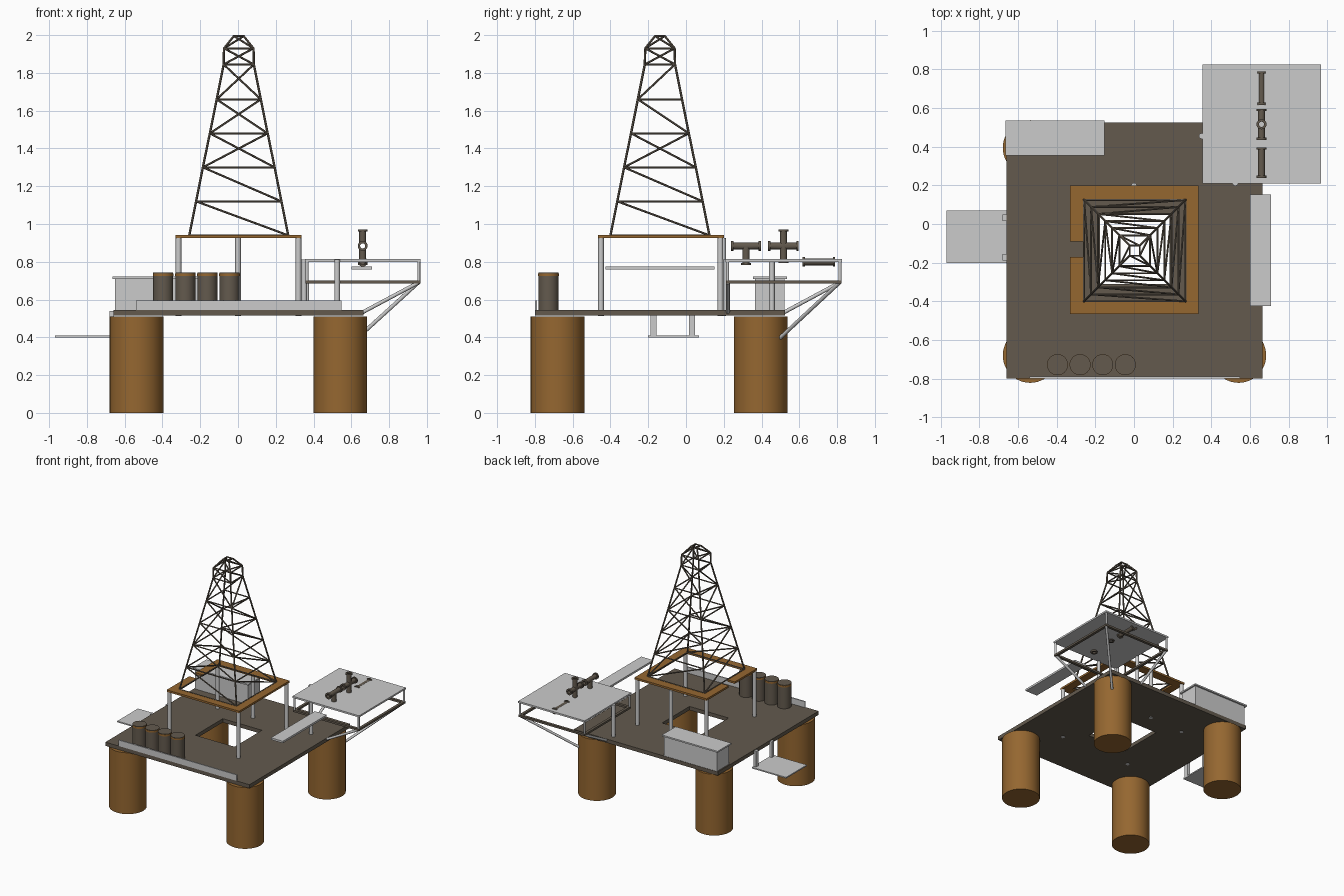
import bpy, bmesh, math
from mathutils import Vector, Matrix

if "Cube" in bpy.data.objects:
    bpy.data.objects.remove(bpy.data.objects["Cube"])


def material(name, rgb):
    m = bpy.data.materials.new(name)
    m.diffuse_color = (*rgb, 1)
    m.use_nodes = True
    m.node_tree.nodes["Principled BSDF"].inputs["Base Color"].default_value = m.diffuse_color
    return m


BROWN = material("dark brown steel", (0.125, 0.102, 0.076))
RUST = material("rust orange", (0.30, 0.135, 0.03))
GREY = material("light grey", (0.60, 0.60, 0.60))


def finish(name, bm, mat, smooth=False):
    bmesh.ops.recalc_face_normals(bm, faces=bm.faces)
    me = bpy.data.meshes.new(name)
    bm.to_mesh(me)
    bm.free()
    me.materials.append(mat)
    ob = bpy.data.objects.new(name, me)
    bpy.context.collection.objects.link(ob)
    bpy.ops.object.select_all(action='DESELECT')
    ob.select_set(True)
    bpy.context.view_layer.objects.active = ob
    if smooth:
        bpy.ops.object.shade_smooth_by_angle(angle=math.radians(35))
    return ob


def box(name, x, y, z, mat):
    bm = bmesh.new()
    size = Vector((x[1] - x[0], y[1] - y[0], z[1] - z[0]))
    mid = Vector((x[0] + x[1], y[0] + y[1], z[0] + z[1])) / 2
    bmesh.ops.create_cube(bm, size=1, matrix=Matrix.Translation(mid) @ Matrix.Diagonal((*size, 1)))
    return finish(name, bm, mat)


def add_rod(bm, a, b, r, n=12):
    a, b = Vector(a), Vector(b)
    rot = (b - a).to_track_quat('Z', 'Y').to_matrix().to_4x4()
    bmesh.ops.create_cone(bm, cap_ends=True, segments=n, radius1=r, radius2=r,
                          depth=(b - a).length, matrix=Matrix.Translation((a + b) / 2) @ rot)


def rods(name, ends, r, mat, n=12, smooth=True):
    bm = bmesh.new()
    for a, b in ends:
        add_rod(bm, a, b, r, n)
    return finish(name, bm, mat, smooth)


def rect(x, y):
    return [(x[0], y[0]), (x[1], y[0]), (x[1], y[1]), (x[0], y[1])]


def frame(name, outer, inner, z, mat):
    """Flat slab with a rectangular opening."""
    bm = bmesh.new()
    v = [[bm.verts.new((*p, h)) for p in loop] for loop in (outer, inner) for h in z]
    o0, o1, i0, i1 = v
    for k in range(4):
        j = (k + 1) % 4
        for a, b in ((o0, o1), (o1, i1), (i1, i0), (i0, o0)):
            bm.faces.new((a[k], a[j], b[j], b[k]))
    return finish(name, bm, mat)


# floating legs
for sx, x in (("left", -0.537), ("right", 0.542)):
    for sy, y in (("front", -0.68), ("back", 0.395)):
        rods(f"{sy}_{sx}_leg", [((x, y, 0), (x, y, 0.51))], 0.142, RUST, 48)

# main deck with moon pool opening
frame("main_deck", rect((-0.66, 0.665), (-0.80, 0.525)), rect((-0.175, 0.185), (-0.31, 0.05)),
      (0.515, 0.546), BROWN)

# drill floor: ring with a gap on the left side
bm = bmesh.new()
outline = [(-0.33, -0.17), (-0.33, -0.465), (0.335, -0.465), (0.335, 0.2), (-0.33, 0.2), (-0.33, -0.09),
           (-0.265, -0.09), (-0.265, 0.13), (0.27, 0.13), (0.27, -0.4), (-0.265, -0.4), (-0.265, -0.17)]
face = bm.faces.new([bm.verts.new((*p, 0.925)) for p in outline])
ext = bmesh.ops.extrude_face_region(bm, geom=[face])
bmesh.ops.translate(bm, vec=(0, 0, 0.016), verts=[g for g in ext["geom"] if isinstance(g, bmesh.types.BMVert)])
if not face.is_valid or len(bm.faces) < 14:
    bm.faces.new([v for v in bm.verts if abs(v.co.z - 0.925) < 1e-5])
finish("drill_floor", bm, RUST)
posts = [(-0.315, -0.45), (0.32, -0.45), (0.32, 0.182), (-0.315, 0.182), (0.0, 0.198)]
rods("drill_floor_posts", [((x, y, 0.512), (x, y, 0.926)) for x, y in posts], 0.015, GREY)

# derrick: tapering lattice of legs, rails and diagonals
C = (0.004, -0.138)
levels = [(0.94, 0.262), (1.12, 0.226), (1.30, 0.19), (1.48, 0.153), (1.66, 0.117),
          (1.845, 0.08), (1.93, 0.078), (1.995, 0.026)]
corners = [[(C[0] + sx * h, C[1] + sy * h, z) for sx, sy in ((-1, -1), (1, -1), (1, 1), (-1, 1))]
           for z, h in levels]
patterns = ("DDXXXXX", "DDXDUXX")  # diagonals seen from the front and the right
legs, braces = [], []
for i, ring in enumerate(corners):
    for k in range(4):
        j = (k + 1) % 4
        braces.append((ring[k], ring[j]))
        if i + 1 < len(corners):
            up = corners[i + 1]
            legs.append((ring[k], up[k]))
            kind = patterns[k % 2][i]
            falling = kind == "D" or kind == "X"
            if k > 1 and kind != "X":
                falling = not falling
            braces.append((ring[j], up[k]) if falling else (ring[k], up[j]))
rods("derrick_legs", legs, 0.0065, BROWN, 6, False)
rods("derrick_braces", braces, 0.0055, BROWN, 6, False)

# storage drums with painted rim bands
for i in range(4):
    x, y = -0.396 + i * 0.117, -0.728
    rods(f"drum_{i + 1}", [((x, y, 0.546), (x, y, 0.742))], 0.053, BROWN, 32)
    rods(f"drum_band_{i + 1}", [((x, y, 0.724), (x, y, 0.738))], 0.0545, RUST, 32)

# front kick plate, cabin and side walkway
box("front_kick_plate", (-0.54, 0.548), (-0.80, -0.79), (0.546, 0.596), GREY)
box("cabin", (-0.65, -0.165), (0.365, 0.522), (0.546, 0.71), GREY)
box("cabin_roof", (-0.665, -0.153), (0.354, 0.535), (0.71, 0.722), GREY)
box("side_walkway", (0.60, 0.71), (-0.425, 0.152), (0.76, 0.776), GREY)

# hanging landing on the left
box("landing", (-0.97, -0.655), (-0.202, 0.07), (0.40, 0.41), GREY).name = "left_landing"
for i, y in enumerate((-0.172, 0.032)):
    box(f"landing_hanger_{i + 1}", (-0.68, -0.657), (y - 0.016, y + 0.016), (0.405, 0.54), GREY)

# raised corner platform with lower frame, posts and struts
PX, PY = (0.355, 0.967), (0.21, 0.825)
box("upper_platform", PX, PY, (0.80, 0.814), GREY)
frame("upper_platform_frame", rect((0.357, 0.965), (0.212, 0.823)), rect((0.379, 0.943), (0.234, 0.801)),
      (0.684, 0.70), BROWN)
rods("platform_corner_posts", [((x, y, 0.69), (x, y, 0.805)) for x in (0.365, 0.957) for y in (0.22, 0.815)],
     0.008, GREY)
rods("platform_support_posts", [((x, y, 0.54), (x, y, 0.812)) for x, y in ((0.35, 0.455), (0.525, 0.212))],
     0.015, GREY)
rods("platform_struts", [((0.955, 0.813, 0.69), (0.62, 0.485, 0.385)),
                         ((0.955, 0.222, 0.69), (0.655, 0.222, 0.53)),
                         ((0.367, 0.813, 0.69), (0.367, 0.515, 0.53))], 0.01, GREY)


def fitting(name, runs):
    """Hollow flanged pipes along each run."""
    body, bore = bmesh.new(), bmesh.new()
    for a, b, a_flange in runs:
        a, b = Vector(a), Vector(b)
        d = (b - a).normalized()
        add_rod(body, a, b - d * 0.002, 0.0185, 20)
        add_rod(body, b - d * 0.012, b, 0.026, 20)
        if a_flange:
            add_rod(body, a - d * 0.001, a + d * 0.012, 0.026, 20)
            a = a - d * 0.05
        add_rod(bore, a, b + d * 0.05, 0.0135, 20)
    ob = finish(name, body, BROWN)
    cutter = finish(name + "_cutter", bore, BROWN)
    cutter.hide_render = True
    mod = ob.modifiers.new("bore", 'BOOLEAN')
    mod.operation, mod.object, mod.solver, mod.use_self = 'DIFFERENCE', cutter, 'EXACT', True
    bpy.ops.object.select_all(action='DESELECT')
    ob.select_set(True)
    bpy.context.view_layer.objects.active = ob
    bpy.ops.object.modifier_apply(modifier="bore")
    bpy.data.objects.remove(cutter)
    bpy.ops.object.shade_smooth_by_angle(angle=math.radians(35))


# pipe fittings on the corner platform
X = 0.66
fitting("pipe_tee", [((X, 0.24, 0.884), (X, 0.397, 0.884), True), ((X, 0.318, 0.884), (X, 0.318, 0.782), False)])
fitting("pipe_cross", [((X, 0.435, 0.884), (X, 0.596, 0.884), True), ((X, 0.516, 0.795), (X, 0.516, 0.972), True)])
fitting("pipe_straight", [((X, 0.617, 0.80), (X, 0.79, 0.80), True)])
